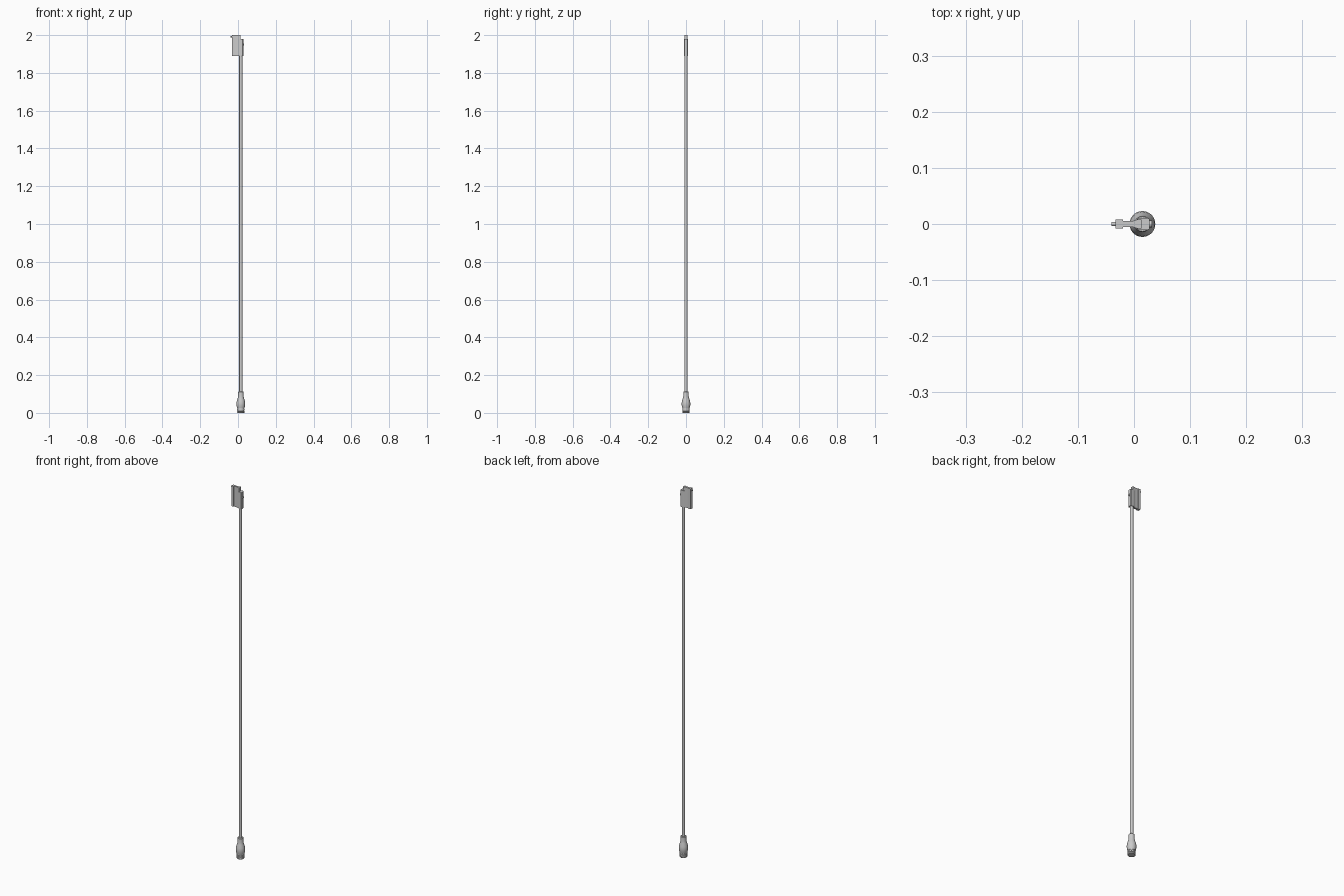
import bpy, bmesh, math
from mathutils import Matrix

if "Cube" in bpy.data.objects:
    bpy.data.objects.remove(bpy.data.objects["Cube"])

AXIS_X = 0.015  # centre line of the pole


def finish(name, bm, smooth=True):
    bmesh.ops.recalc_face_normals(bm, faces=bm.faces)
    mesh = bpy.data.meshes.new(name)
    bm.to_mesh(mesh)
    bm.free()
    ob = bpy.data.objects.new(name, mesh)
    bpy.context.collection.objects.link(ob)
    if smooth:
        bpy.ops.object.select_all(action='DESELECT')
        ob.select_set(True)
        bpy.context.view_layer.objects.active = ob
        bpy.ops.object.shade_smooth_by_angle(angle=math.radians(35))
    return ob


def lathe(name, profile, sides=32):
    """Revolve (radius, z) points about the pole axis, closing both ends."""
    bm = bmesh.new()
    rings = []
    for r, z in profile:
        rings.append([bm.verts.new((AXIS_X + r * math.cos(2 * math.pi * i / sides),
                                    r * math.sin(2 * math.pi * i / sides), z))
                      for i in range(sides)])
    for a, b in zip(rings, rings[1:]):
        for i in range(sides):
            j = (i + 1) % sides
            bm.faces.new((a[i], a[j], b[j], b[i]))
    bm.faces.new(rings[0])
    bm.faces.new(rings[-1])
    return finish(name, bm)


def mirrored_prism(name, half, z0, z1):
    """Extrude a plan outline, given as its +y half, mirrored across y = 0."""
    outline = half + [(x, -y) for x, y in reversed(half)]
    bm = bmesh.new()
    face = bm.faces.new([bm.verts.new((x, y, z0)) for x, y in outline])
    top = bmesh.ops.extrude_face_region(bm, geom=[face])['geom']
    bmesh.ops.translate(bm, vec=(0, 0, z1 - z0),
                        verts=[v for v in top if isinstance(v, bmesh.types.BMVert)])
    return finish(name, bm)


def pin_x(name, x0, x1, z, radius, sides=16):
    bm = bmesh.new()
    bmesh.ops.create_cone(bm, cap_ends=True, segments=sides, radius1=radius,
                          radius2=radius, depth=x1 - x0,
                          matrix=Matrix.Translation(((x0 + x1) / 2, 0, z))
                          @ Matrix.Rotation(math.pi / 2, 4, 'Y'))
    return finish(name, bm)


# Long pole
lathe("pole", [(0.0085, 0.06), (0.0085, 1.975)])

# Foot: collar, shoulder and wide sleeve
lathe("foot_sleeve", [(0.013, 0.112), (0.0145, 0.11), (0.0145, 0.088), (0.0165, 0.078),
                      (0.0215, 0.062), (0.023, 0.05), (0.0225, 0.038), (0.0195, 0.026),
                      (0.015, 0.026)])

# Grooved rubber tip
tip = [(0.018, 0.0), (0.0195, 0.002)]
for k in range(3):
    z = 0.007 * k
    tip += [(0.0195, z + 0.006), (0.018, z + 0.0065), (0.018, z + 0.0085), (0.0195, z + 0.009)]
tip += [(0.0195, 0.028)]
lathe("foot_tip", tip)

# Top clamp: rail and neck, then the body wrapped around the pole
mirrored_prism("clamp_rail", [(-0.033, 0.008), (-0.020, 0.008), (-0.020, 0.005),
                              (-0.003, 0.005), (0.006, 0.008), (0.013, 0.008)], 1.89, 2.0)
mirrored_prism("clamp_body", [(0.002, 0.006), (0.007, 0.0095), (0.010, 0.0105),
                              (0.025, 0.0105), (0.028, 0.008)], 1.89, 1.98)

# Screws and locating pin
pin_x("clamp_screw", 0.026, 0.032, 1.95, 0.006)
pin_x("locating_pin", -0.040, -0.031, 1.992, 0.004)
